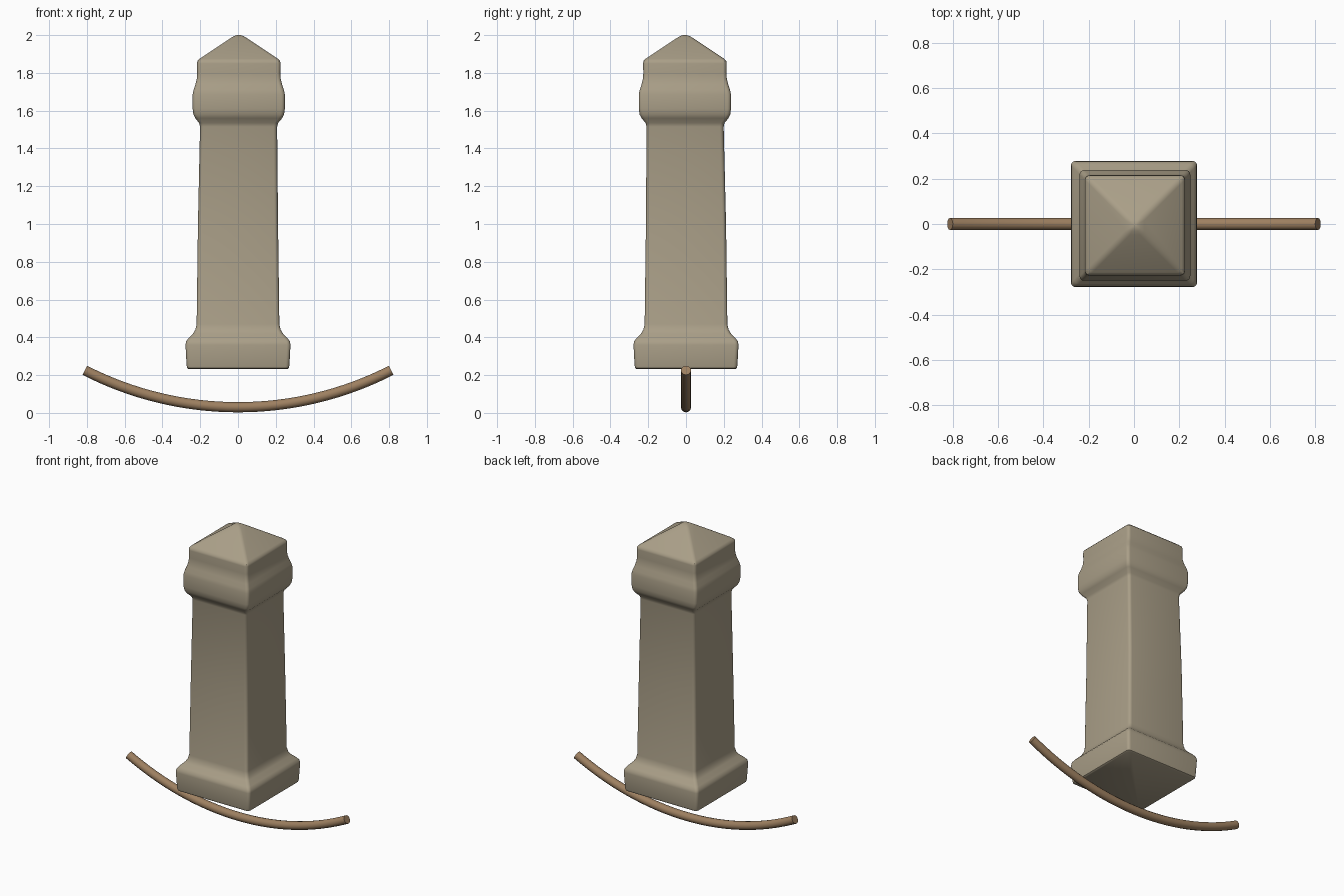
import bpy, bmesh, math

if "Cube" in bpy.data.objects:
    bpy.data.objects.remove(bpy.data.objects["Cube"])


def material(name, rgb):
    m = bpy.data.materials.new(name)
    m.diffuse_color = (*rgb, 1)
    m.use_nodes = True
    m.node_tree.nodes["Principled BSDF"].inputs["Base Color"].default_value = m.diffuse_color
    return m


stone = material("warm_stone", (0.40, 0.345, 0.245))
wood = material("brown_wood", (0.34, 0.215, 0.118))


def loft(name, rings, mat, angle):
    """Skin a list of equal-length point rings and cap both ends."""
    bm = bmesh.new()
    loops = [[bm.verts.new(p) for p in ring] for ring in rings]
    n = len(loops[0])
    for a, b in zip(loops, loops[1:]):
        for i in range(n):
            j = (i + 1) % n
            bm.faces.new((a[i], a[j], b[j], b[i]))
    bm.faces.new(loops[0][::-1])
    bm.faces.new(loops[-1])
    bmesh.ops.recalc_face_normals(bm, faces=bm.faces[:])
    me = bpy.data.meshes.new(name)
    bm.to_mesh(me)
    bm.free()
    me.materials.append(mat)
    ob = bpy.data.objects.new(name, me)
    bpy.context.collection.objects.link(ob)
    bpy.ops.object.select_all(action='DESELECT')
    ob.select_set(True)
    bpy.context.view_layer.objects.active = ob
    bpy.ops.object.shade_smooth_by_angle(angle=math.radians(angle))
    return ob


def rounded_square(half, z, dx=0, dy=0, steps=4):
    """Square ring with softly rounded corners."""
    r = min(0.02, half * 0.5)
    pts = []
    for k, (sx, sy) in enumerate([(1, 1), (-1, 1), (-1, -1), (1, -1)]):
        for s in range(steps + 1):
            a = math.pi / 2 * (k + s / steps)
            pts.append((dx + sx * (half - r) + r * math.cos(a),
                        dy + sy * (half - r) + r * math.sin(a), z))
    return pts


# Square pillar: flared foot, tapered shaft, moulded head, pyramid cap
profile = [
    (0.232, 0.262), (0.237, 0.269), (0.25, 0.272), (0.36, 0.278),
    (0.378, 0.275), (0.395, 0.263), (0.42, 0.238), (0.44, 0.226),
    (0.47, 0.219), (1.0, 0.212), (1.515, 0.204), (1.535, 0.209),
    (1.56, 0.230), (1.58, 0.240), (1.61, 0.244), (1.685, 0.244),
    (1.71, 0.239), (1.74, 0.229), (1.77, 0.222), (1.80, 0.220),
    (1.85, 0.221), (1.863, 0.219), (1.875, 0.207), (1.985, 0.042),
    (1.995, 0.025), (2.0, 0.010),
]
rings = []
for z, half in profile:
    lean = max(0, min(1, (z - 1.2) / 0.4))   # head sits slightly off centre
    rings.append(rounded_square(half, z, 0.004 * lean, -0.006 * lean))
loft("stone_pillar", rings, stone, 40)

# Curved wooden rod hanging under the pillar
R, tube, half_angle = 1.78, 0.027, math.radians(27.1)
rod = []
for i in range(33):
    t = half_angle * (2 * i / 32 - 1)
    ring = []
    for k in range(12):
        a = 2 * math.pi * k / 12
        rad = R + tube * math.cos(a)
        ring.append((rad * math.sin(t), tube * math.sin(a),
                     R + tube + 0.003 - rad * math.cos(t)))
    rod.append(ring)
loft("curved_rod", rod, wood, 40)
